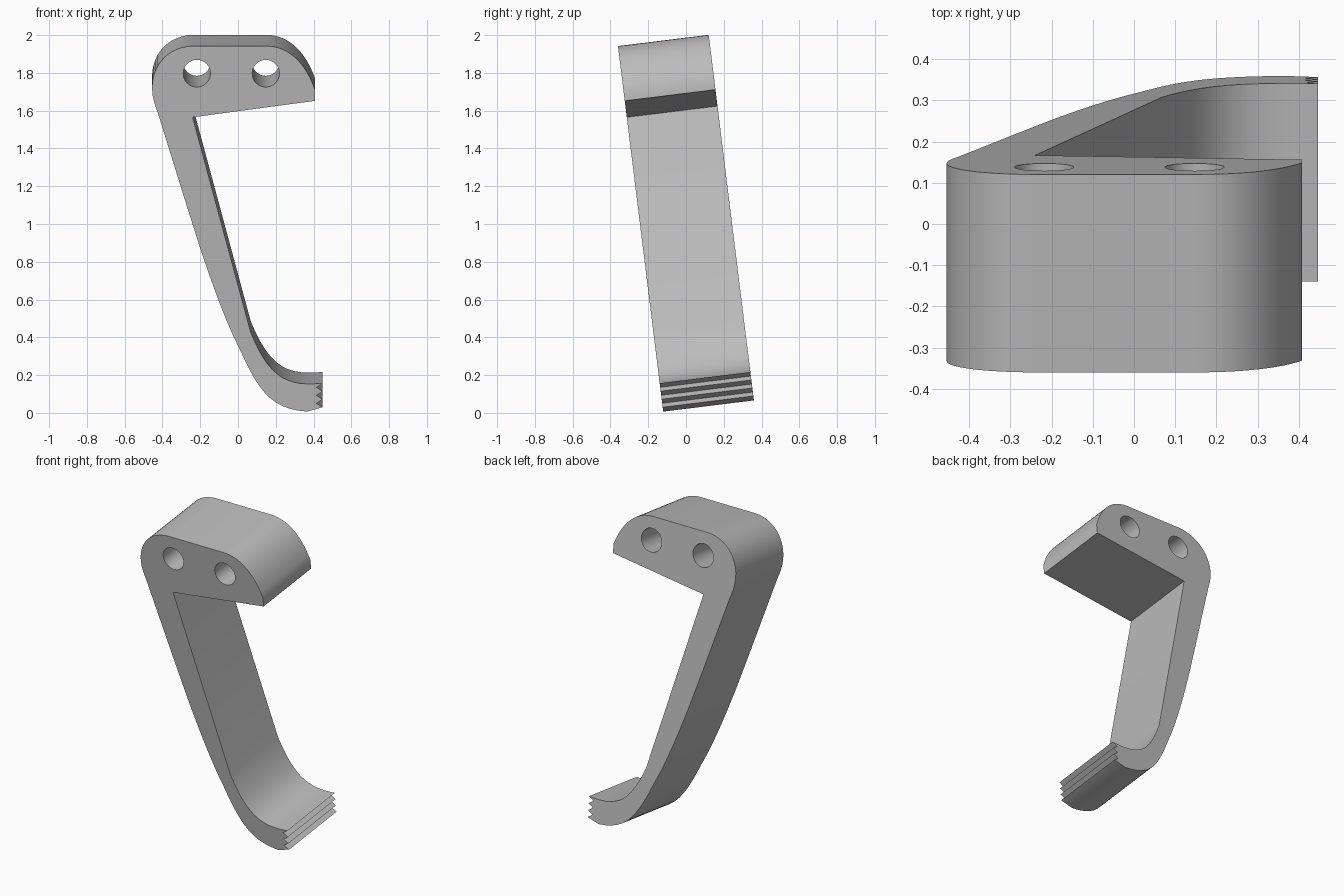
import bpy
import math
from mathutils import Vector
from mathutils.geometry import interpolate_bezier

if "Cube" in bpy.data.objects:
    bpy.data.objects.remove(bpy.data.objects["Cube"], do_unlink=True)

TILT = math.radians(7.05)
DEPTH = 0.484


def bezier(a, b, c, d, steps):
    """Sampled cubic curve without its last point."""
    pts = interpolate_bezier(*[Vector((p[0], p[1], 0)) for p in (a, b, c, d)], steps + 1)
    return [(p.x, p.y) for p in pts[:-1]]


def add_loop(curve, points):
    spline = curve.splines.new('POLY')
    spline.points.add(len(points) - 1)
    for target, (x, z) in zip(spline.points, points):
        target.co = (x, z / math.cos(TILT), 0, 1)
    spline.use_cyclic_u = True


# Head: flat top with rounded shoulders and a blunt right tip
outline = bezier((-0.235, 1.942), (-0.36, 1.942), (-0.455, 1.85), (-0.455, 1.72), 12)
outline += bezier((-0.455, 1.72), (-0.455, 1.67), (-0.44, 1.63), (-0.425, 1.59), 4)

# Outer side of the arm, sweeping into the foot
outline += bezier((-0.425, 1.59), (-0.35, 1.35), (-0.28, 1.12), (-0.203, 0.88), 3)
outline += bezier((-0.203, 0.88), (-0.13, 0.66), (-0.06, 0.47), (0.01, 0.335), 8)
outline += bezier((0.01, 0.335), (0.12, 0.09), (0.19, 0.005), (0.42, 0.005), 12)

# Serrated foot tip, from the bottom up
for i in range(4):
    z = 0.03 + i * 0.0423
    outline.append((0.447, z))
    if i < 3:
        outline.append((0.415, z + 0.0211))

# Inner side of the arm up to the sharp corner
outline += bezier((0.446, 0.157), (0.24, 0.135), (0.15, 0.2), (0.045, 0.484), 14)
outline += [(-0.24, 1.565), (0.408, 1.652)]
outline += bezier((0.408, 1.71), (0.36, 1.85), (0.27, 1.942), (0.15, 1.942), 12)
outline.append((0.15, 1.942))

profile = bpy.data.curves.new("bracket_profile", 'CURVE')
profile.dimensions = '2D'
profile.fill_mode = 'BOTH'
profile.extrude = DEPTH / 2
add_loop(profile, outline)

# Two screw holes through the head
for centre in (-0.218, 0.147):
    add_loop(profile, [(centre + 0.072 * math.cos(a), 1.797 + 0.072 * math.sin(a))
                       for a in (math.tau * k / 32 for k in range(32))])

bracket = bpy.data.objects.new("hook_bracket", profile)
bpy.context.collection.objects.link(bracket)
bracket.rotation_euler.x = math.pi / 2 + TILT
bracket.location = (0, -0.12 + DEPTH / 2 * math.cos(TILT), DEPTH / 2 * math.sin(TILT))

grey = bpy.data.materials.new("plain_grey")
grey.use_nodes = True
colour = (0.5, 0.5, 0.5, 1)
grey.diffuse_color = colour
grey.node_tree.nodes["Principled BSDF"].inputs["Base Color"].default_value = colour
profile.materials.append(grey)

# Turn into a mesh with smooth curves and crisp edges
bpy.ops.object.select_all(action='DESELECT')
bracket.select_set(True)
bpy.context.view_layer.objects.active = bracket
bpy.ops.object.convert(target='MESH')
bracket = bpy.context.object
bpy.ops.object.mode_set(mode='EDIT')
bpy.ops.mesh.select_all(action='SELECT')
bpy.ops.mesh.remove_doubles(threshold=0.0005)
bpy.ops.mesh.normals_make_consistent(inside=False)
bpy.ops.object.mode_set(mode='OBJECT')
bpy.ops.object.shade_smooth_by_angle(angle=math.radians(30))
